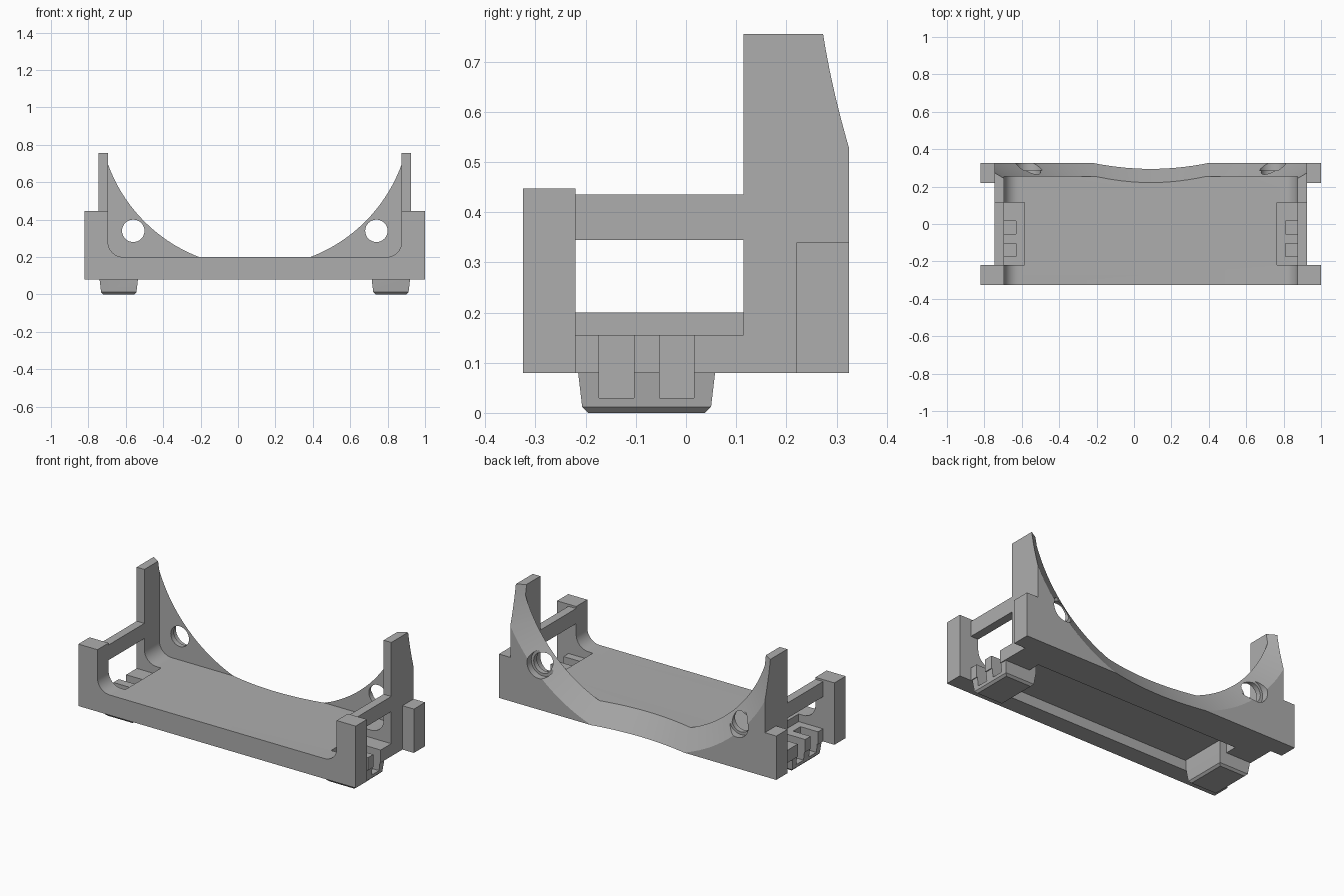
import bpy, bmesh, math
from mathutils import Matrix

if "Cube" in bpy.data.objects:
    bpy.data.objects.remove(bpy.data.objects["Cube"])

MID = 0.09   # x of the symmetry plane of the tray
AXIS_Z = 0.98  # height of the axis of the round back

grey = bpy.data.materials.new("plain grey")
grey.use_nodes = True
grey.diffuse_color = (0.42, 0.42, 0.42, 1)
grey.node_tree.nodes["Principled BSDF"].inputs["Base Color"].default_value = grey.diffuse_color


def make(name, bm):
    bmesh.ops.recalc_face_normals(bm, faces=bm.faces[:])
    mesh = bpy.data.meshes.new(name)
    bm.to_mesh(mesh)
    bm.free()
    mesh.materials.append(grey)
    ob = bpy.data.objects.new(name, mesh)
    bpy.context.scene.collection.objects.link(ob)
    return ob


def prism(name, pts, y0, y1):
    """Extrude an x-z outline along y."""
    bm = bmesh.new()
    face = bm.faces.new([bm.verts.new((x, y0, z)) for x, z in pts])
    new = bmesh.ops.extrude_face_region(bm, geom=[face])["geom"]
    bmesh.ops.translate(bm, vec=(0, y1 - y0, 0),
                        verts=[v for v in new if isinstance(v, bmesh.types.BMVert)])
    return make(name, bm)


def box(name, x0, x1, y0, y1, z0, z1):
    return prism(name, [(x0, z0), (x1, z0), (x1, z1), (x0, z1)], y0, y1)


def wide(name, half, y0, y1, z0, z1):
    return box(name, MID - half, MID + half, y0, y1, z0, z1)


def side_box(name, s, h0, h1, y0, y1, z0, z1):
    a, b = sorted((MID + s * h0, MID + s * h1))
    return box(name, a, b, y0, y1, z0, z1)


def frustum(name, x, z, y0, r0, y1, r1, segs):
    bm = bmesh.new()
    bmesh.ops.create_cone(bm, cap_ends=True, segments=segs, radius1=r0, radius2=r1, depth=y1 - y0)
    bmesh.ops.transform(bm, verts=bm.verts, matrix=Matrix.Translation((x, (y0 + y1) / 2, z))
                        @ Matrix.Rotation(-math.pi / 2, 4, "X"))
    return make(name, bm)


def combine(target, other, op):
    mod = target.modifiers.new(op, "BOOLEAN")
    mod.operation, mod.solver, mod.object = op, "EXACT", other
    bpy.ops.object.select_all(action="DESELECT")
    bpy.context.view_layer.objects.active = target
    target.select_set(True)
    bpy.ops.object.modifier_apply(modifier=mod.name)
    bpy.data.objects.remove(other)


# Tray block, front frame, back slab and tall posts
body = wide("tray_bracket", 0.835, -0.23, 0.23, 0.08, 0.435)
combine(body, wide("front_frame", 0.91, -0.325, -0.22, 0.08, 0.447), "UNION")
combine(body, wide("back_slab", 0.91, 0.22, 0.325, 0.08, 0.34), "UNION")
combine(body, wide("back_posts", 0.835, 0.115, 0.325, 0.08, 0.755), "UNION")

# Round wing behind the posts, trimmed to the bracket's width and height
wing = frustum("round_wing", MID, AXIS_Z, 0.14, 0.85, 0.222, 1.03, 128)
combine(wing, frustum("wing_rim", MID, AXIS_Z, 0.222, 1.113, 0.325, 1.113, 128), "UNION")
combine(wing, box("wing_trim", -1, 1, 0, 0.5, 0.08, 0.755), "INTERSECT")
combine(body, wing, "UNION")

# Tray hollow with rounded lower corners
half, floor, rad = 0.785, 0.2, 0.08
outline = [(MID + half, 1), (MID - half, 1)]
for s, start in ((-1, math.pi), (1, 1.5 * math.pi)):
    for i in range(9):
        a = start + i * math.pi / 16
        outline.append((MID + s * (half - rad) + rad * math.cos(a), floor + rad + rad * math.sin(a)))
combine(body, prism("tray_hollow", outline, -0.5, 0.255), "DIFFERENCE")

# Flared round opening in the back
combine(body, frustum("back_dish", MID, AXIS_Z, 0.205, 0.753, 0.405, 1.081, 128), "DIFFERENCE")

# Hollow underside
combine(body, wide("under_hollow", 0.67, -0.22, 0.13, 0, 0.14), "DIFFERENCE")

for s in (-1, 1):
    # Tapered foot
    bm = bmesh.new()
    loops = []
    for z, inset in ((0, 0.02), (0.012, 0.008), (0.08, 0), (0.155, 0)):
        a, b = MID + s * (0.625 + inset), MID + s * (0.83 - inset)
        y0, y1 = -0.215 + inset, 0.058 - inset
        loops.append([bm.verts.new((x, y, z)) for x, y in ((a, y0), (b, y0), (b, y1), (a, y1))])
    for low, high in zip(loops, loops[1:]):
        for i in range(4):
            j = (i + 1) % 4
            bm.faces.new((low[i], low[j], high[j], high[i]))
    bm.faces.new(loops[0])
    bm.faces.new(loops[-1])
    combine(body, make("foot", bm), "UNION")
    # Side window, leaving the rail above
    combine(body, side_box("window", s, 0.675, 1.1, -0.22, 0.115, 0.155, 0.345), "DIFFERENCE")
    # Strap slots
    for y in (-0.173, -0.053):
        combine(body, side_box("slot", s, 0.72, 1.1, y, y + 0.069, 0.03, 0.2), "DIFFERENCE")
    # Screw hole with a wider seat at the back
    x = MID + s * 0.65
    combine(body, frustum("hole", x, 0.34, 0.2, 0.06, 0.5, 0.06, 32), "DIFFERENCE")
    combine(body, frustum("hole_seat", x, 0.34, 0.285, 0.076, 0.5, 0.076, 32), "DIFFERENCE")

bpy.ops.object.select_all(action="DESELECT")
bpy.context.view_layer.objects.active = body
body.select_set(True)
bpy.ops.object.shade_smooth_by_angle(angle=math.radians(25))
